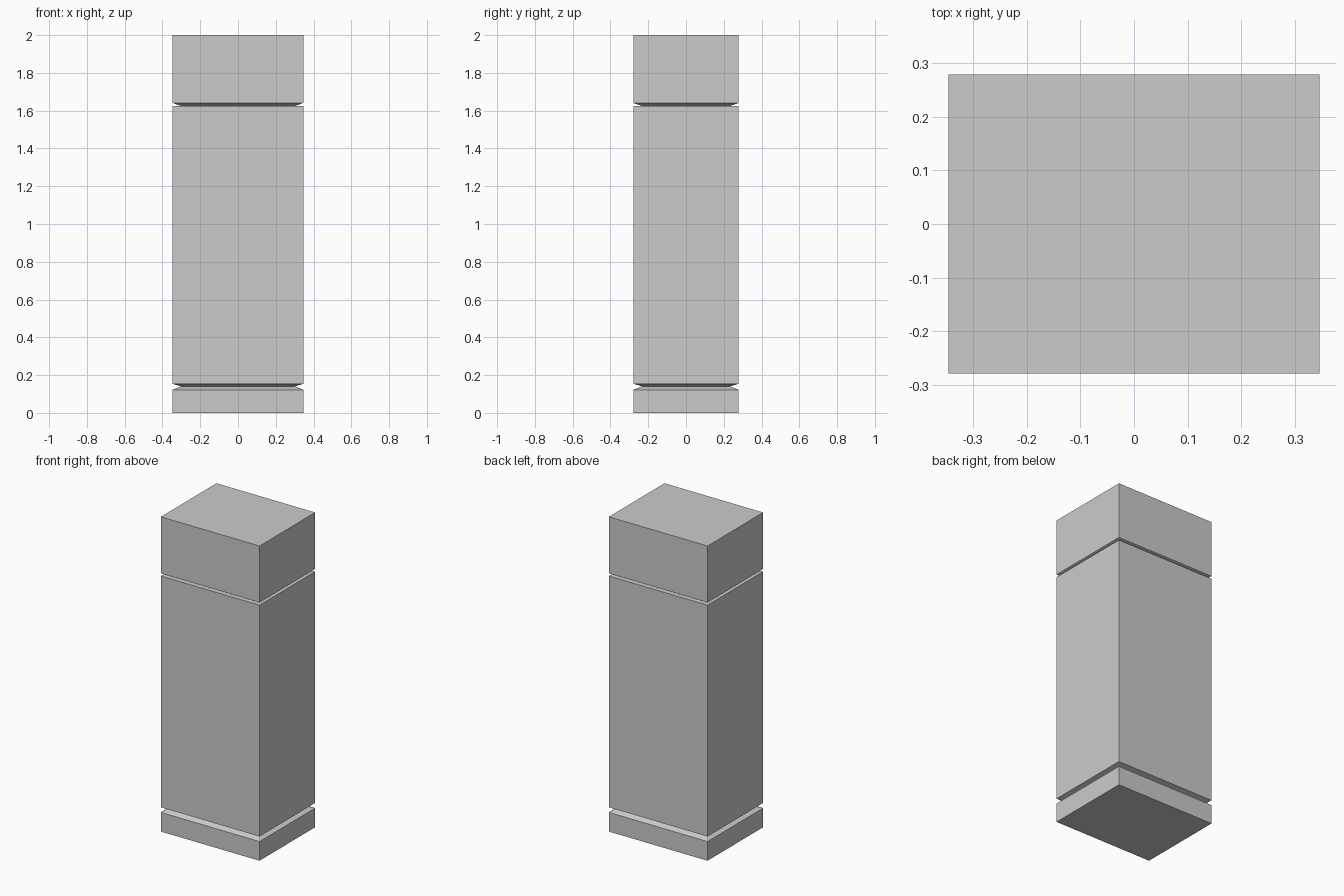
import bpy, bmesh

if "Cube" in bpy.data.objects:
    bpy.data.objects.remove(bpy.data.objects["Cube"])

HX, HY = 0.347, 0.279   # half width and half depth
G = 0.045               # groove depth

# (inset, height) outline from floor to top, with two V grooves
profile = [
    (0, 0.0), (0, 0.122),          # plinth
    (G, 0.141), (0, 0.154),        # lower groove
    (0, 1.624), (G, 1.625),        # main body, flat ledge of upper groove
    (0, 1.641), (0, 2.0),          # top block
]

bm = bmesh.new()
rings = []
for inset, z in profile:
    x, y = HX - inset, HY - inset
    rings.append([bm.verts.new((sx * x, sy * y, z))
                  for sx, sy in ((-1, -1), (1, -1), (1, 1), (-1, 1))])

# Side walls between neighbouring rings, then end caps
for low, high in zip(rings, rings[1:]):
    for i in range(4):
        j = (i + 1) % 4
        bm.faces.new((low[i], low[j], high[j], high[i]))
bm.faces.new(rings[0][::-1])
bm.faces.new(rings[-1])
bmesh.ops.recalc_face_normals(bm, faces=bm.faces)

mesh = bpy.data.meshes.new("grooved_cabinet")
bm.to_mesh(mesh)
bm.free()
bpy.context.collection.objects.link(bpy.data.objects.new("grooved_cabinet", mesh))
